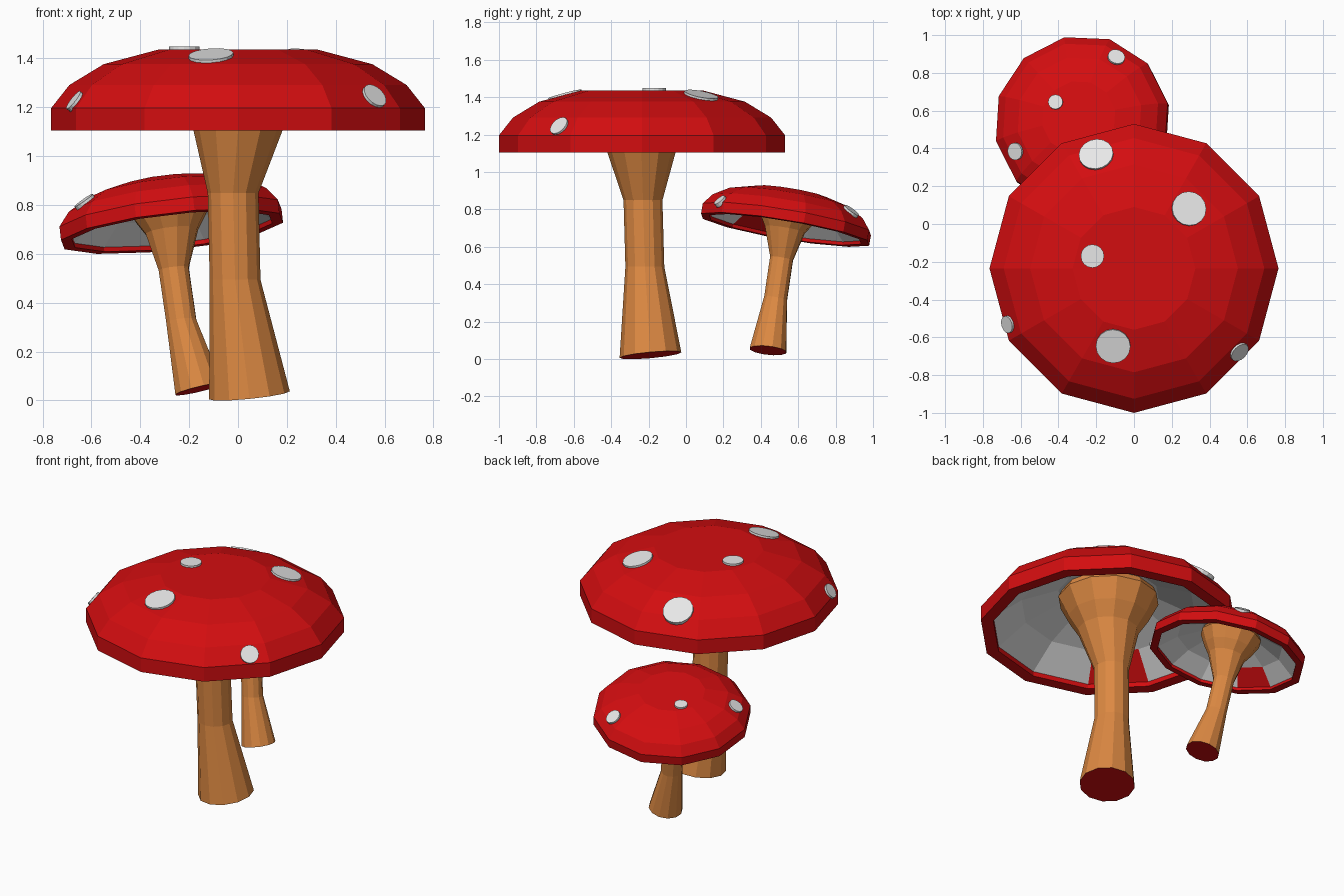
import bpy, bmesh
from math import cos, sin, pi, radians
from mathutils import Matrix, Vector
from mathutils.bvhtree import BVHTree

if "Cube" in bpy.data.objects:
    bpy.data.objects.remove(bpy.data.objects["Cube"])

SIDES = 12


def material(name, rgb):
    m = bpy.data.materials.new(name)
    m.use_nodes = True
    m.diffuse_color = (*rgb, 1)
    m.node_tree.nodes["Principled BSDF"].inputs["Base Color"].default_value = (*rgb, 1)
    return m


RED = material("cap red", (0.65, 0.004, 0.005))
WHITE = material("spot white", (0.8, 0.8, 0.8))
BROWN = material("stem brown", (0.72, 0.25, 0.055))


def finish(name, bm, mats, matrix):
    mesh = bpy.data.meshes.new(name)
    bm.to_mesh(mesh)
    bm.free()
    mesh.transform(matrix)
    for m in mats:
        mesh.materials.append(m)
    obj = bpy.data.objects.new(name, mesh)
    bpy.context.scene.collection.objects.link(obj)
    return obj


def loft(rings):
    """Skin rings of (centre x, centre y, z, radius, slope x, slope y); returns faces per band."""
    bm = bmesh.new()
    loops = []
    for cx, cy, z, r, sx, sy in rings:
        loop = []
        for i in range(SIDES):
            x, y = r * cos(2 * pi * i / SIDES), r * sin(2 * pi * i / SIDES)
            loop.append(bm.verts.new((cx + x, cy + y, z + sx * x + sy * y)))
        loops.append(loop)
    bands = []
    for a, b in zip(loops, loops[1:]):
        bands.append([bm.faces.new((a[i], a[(i + 1) % SIDES], b[(i + 1) % SIDES], b[i]))
                      for i in range(SIDES)])
    start = bm.faces.new(loops[0][::-1])
    end = bm.faces.new(loops[-1])
    return bm, bands, start, end


def cap(name, matrix):
    # from the hollow underside, around the rim, up over the dome
    profile = [(0.30, 0.25), (0.52, 0.16), (0.69, 0.03), (0.69, 0), (0.765, 0),
               (0.765, 0.092), (0.69, 0.187), (0.55, 0.272), (0.325, 0.332)]
    bm, bands, start, end = loft([(0, 0, z, r, 0, 0) for r, z in profile])
    for f in bands[0] + bands[1] + [start]:
        f.material_index = 1
    bands[1][7].material_index = 0      # single red panel under the cap
    return finish(name, bm, [RED, WHITE], matrix)


def stem(name, matrix):
    rings = [(0.047, 0.045, -1.083, 0.165, 0.1, 0.09),
             (-0.012, 0.015, -0.61, 0.104, 0, 0),
             (-0.02, 0.005, -0.255, 0.104, 0, 0),
             (0, -0.003, 0, 0.182, 0, 0),
             (0, 0, 0.09, 0.24, 0, 0),
             (0, 0, 0.21, 0.30, 0, 0),
             (0, 0, 0.27, 0.27, 0, 0)]
    bm, bands, start, end = loft(rings)
    start.material_index = 1            # red foot
    return finish(name, bm, [BROWN, RED], matrix)


def spots(name, cap_obj, places):
    # thin discs laid on the dome, aligned to its facets
    me = cap_obj.data
    tree = BVHTree.FromPolygons([v.co for v in me.vertices],
                                [p.vertices[:] for p in me.polygons])
    bm = bmesh.new()
    for x, y, r in places:
        hit, normal, _, _ = tree.ray_cast(Vector((x, y, 3)), Vector((0, 0, -1)))
        if hit is None:
            continue
        if normal.z < 0:
            normal = -normal
        turn = Vector((0, 0, 1)).rotation_difference(normal).to_matrix().to_4x4()
        bmesh.ops.create_cone(bm, cap_ends=True, segments=16, radius1=r, radius2=r,
                              depth=0.024, matrix=Matrix.Translation(hit) @ turn)
    finish(name, bm, [WHITE], Matrix.Identity(4))


def mushroom(prefix, matrix, places):
    c = cap(prefix + "_cap", matrix)
    stem(prefix + "_stem", matrix)
    spots(prefix + "_spots", c, places)


# Large upright mushroom
mushroom("large", Matrix.Translation((0, -0.235, 1.104)),
         [(-0.2, 0.365, 0.092), (0.29, 0.08, 0.092), (-0.22, -0.17, 0.062),
          (-0.665, -0.53, 0.046), (-0.11, -0.645, 0.092), (0.555, -0.675, 0.055)])

# Small leaning mushroom behind it
lean = Vector((0, 0, 1)).rotation_difference(Vector((-0.115, 0.168, 1))).to_matrix().to_4x4()
small = (Matrix.Translation((-0.27, 0.53, 0.692)) @ lean
         @ Matrix.Rotation(radians(-18), 4, 'Z') @ Matrix.Scale(0.61, 4))
mushroom("small", small,
         [(-0.095, 0.88, 0.046), (-0.415, 0.645, 0.039),
          (-0.625, 0.385, 0.046), (-0.01, 0.185, 0.036)])
